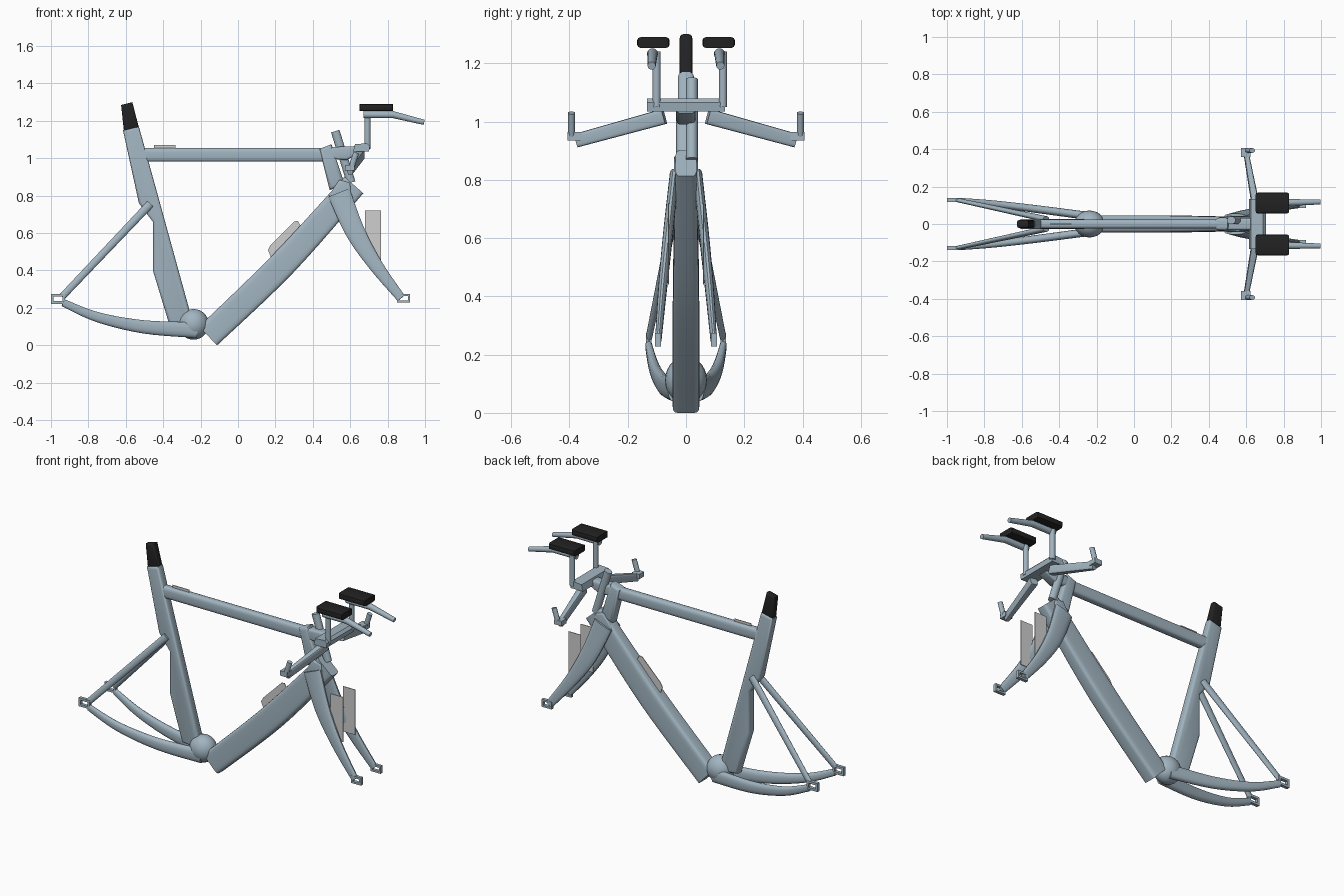
import bpy, bmesh, math
from mathutils import Vector

cube = bpy.data.objects.get("Cube")
if cube:
    bpy.data.objects.remove(cube)


def material(name, color):
    m = bpy.data.materials.new(name)
    m.use_nodes = True
    m.diffuse_color = (*color, 1)
    m.node_tree.nodes["Principled BSDF"].inputs["Base Color"].default_value = (*color, 1)
    return m


FRAME = material("blue_grey_frame", (0.36, 0.46, 0.53))
BLACK = material("black_padding", (0.016, 0.016, 0.016))
PLATE = material("pale_grey_plate", (0.62, 0.62, 0.62))


def finish(name, bm, mat, angle=35):
    bmesh.ops.recalc_face_normals(bm, faces=bm.faces)
    me = bpy.data.meshes.new(name)
    bm.to_mesh(me)
    bm.free()
    me.materials.append(mat)
    me.shade_smooth()
    me.set_sharp_from_angle(angle=math.radians(angle))
    ob = bpy.data.objects.new(name, me)
    bpy.context.collection.objects.link(ob)
    return ob


def prism(name, outline, y, half, mat=FRAME, bevel=0, segments=3):
    """Extrude an xz outline across y, rounding its long edges."""
    bm = bmesh.new()
    face = bm.faces.new([bm.verts.new((x, y - half, z)) for x, z in outline])
    new = bmesh.ops.extrude_face_region(bm, geom=[face])["geom"]
    bmesh.ops.translate(bm, vec=(0, 2 * half, 0),
                        verts=[v for v in new if isinstance(v, bmesh.types.BMVert)])
    if bevel:
        rim = [e for e in bm.edges if abs(e.verts[0].co.y - e.verts[1].co.y) < 1e-5]
        bmesh.ops.bevel(bm, geom=rim, offset=bevel, segments=segments,
                        profile=0.5, affect='EDGES')
    return finish(name, bm, mat)


def box(name, x, y, z, mat=FRAME, bevel=0):
    return prism(name, [(x[0], z[0]), (x[1], z[0]), (x[1], z[1]), (x[0], z[1])],
                 sum(y) / 2, (y[1] - y[0]) / 2, mat, bevel, 2)


def loft(name, path, sizes, power=2, sides=16, steps=1, ref=(0, 1, 0), mat=FRAME):
    """Sweep a superellipse along a path; sizes are (across ref, along ref)."""
    pts, dims = [Vector(p) for p in path], [Vector(s) for s in sizes]

    def smooth(a, i, t):
        p0, p1, p2, p3 = a[max(i - 1, 0)], a[i], a[i + 1], a[min(i + 2, len(a) - 1)]
        return 0.5 * (2 * p1 + (p2 - p0) * t + (2 * p0 - 5 * p1 + 4 * p2 - p3) * t * t
                      + (3 * p1 - p0 - 3 * p2 + p3) * t ** 3)

    samples = [(i, k / steps) for i in range(len(pts) - 1) for k in range(steps)]
    samples.append((len(pts) - 2, 1))
    centres = [smooth(pts, i, t) for i, t in samples]
    widths = [smooth(dims, i, t) for i, t in samples]
    bm, rings = bmesh.new(), []
    for n, c in enumerate(centres):
        tangent = (centres[min(n + 1, len(centres) - 1)] - centres[max(n - 1, 0)]).normalized()
        side = Vector(ref)
        side = (side - tangent * side.dot(tangent)).normalized()
        up = tangent.cross(side)
        ring = []
        for k in range(sides):
            a = math.tau * (k + 0.5) / sides
            u, v = (math.copysign(abs(f) ** (2 / power), f) for f in (math.cos(a), math.sin(a)))
            ring.append(bm.verts.new(c + up * u * widths[n][0] + side * v * widths[n][1]))
        rings.append(ring)
    for a, b in zip(rings, rings[1:]):
        for k in range(sides):
            j = (k + 1) % sides
            bm.faces.new((a[k], a[j], b[j], b[k]))
    bm.faces.new(rings[0])
    bm.faces.new(rings[-1])
    return finish(name, bm, mat)


def dropout(name, x, y, z, wall, half):
    """Slotted axle plate: a rectangular frame open through y."""
    bm = bmesh.new()
    rings = []
    for yy in (y - half, y + half):
        for w in (0, wall):
            x0, x1, z0, z1 = x[0] + w, x[1] - w, z[0] + w, z[1] - w
            rings.append([bm.verts.new((a, yy, b))
                          for a, b in ((x0, z0), (x1, z0), (x1, z1), (x0, z1))])
    for a, b in ((0, 1), (2, 3), (0, 2), (1, 3)):
        for k in range(4):
            j = (k + 1) % 4
            bm.faces.new((rings[a][k], rings[a][j], rings[b][j], rings[b][k]))
    return finish(name, bm, FRAME)


# Seat post and seat tube with its rear wheel cutout
prism("seat_post", [(-.625, 1.285), (-.565, 1.3), (-.53, 1.165), (-.61, 1.145)],
      0, .022, BLACK, .012)
prism("seat_tube", [(-.615, 1.15), (-.53, 1.17), (-.26, .19), (-.26, .11), (-.37, .12),
                    (-.455, .4), (-.455, .66), (-.53, .76)], 0, .028, FRAME, .016)

# Main tubes
loft("top_tube", [(-.53, 0, 1.018), (.48, 0, 1.018)], [(.037, .025)] * 2, 3.5)
loft("down_tube", [(-.16, 0, .05), (.24, 0, .435), (.62, 0, .857)],
     [(.07, .046), (.073, .045), (.067, .036)], 6, 20, 6)
prism("head_tube", [(.435, 1.05), (.5, 1.075), (.57, .86), (.49, .83)], 0, .034, FRAME, .018)
loft("steerer_tube", [(.52, .02, 1.145), (.605, .02, .87)], [(.024, .021)] * 2)

# Bottom bracket shell
bm = bmesh.new()
bmesh.ops.create_uvsphere(bm, u_segments=24, v_segments=14, radius=.082)
bmesh.ops.scale(bm, vec=(1, .88, 1), verts=bm.verts)
bmesh.ops.translate(bm, vec=(-.238, 0, .112), verts=bm.verts)
finish("bottom_bracket", bm, FRAME)

# Fork crown, stem and base bar centre
prism("fork_crown", [(.485, .8), (.54, .885), (.6, .87), (.61, .77), (.54, .74)],
      0, .042, FRAME, .012)
prism("stem", [(.47, 1.0), (.5, 1.06), (.64, 1.065), (.66, 1.03), (.58, .99)],
      0, .032, FRAME, .012)
prism("base_bar_centre", [(.615, 1.035), (.7, 1.035), (.705, 1.065), (.69, 1.08), (.625, 1.075)],
      0, .134, FRAME)

for s, side in ((1, "left"), (-1, "right")):
    # Rear stays and axle plates
    loft(side + "_chainstay",
         [(-.935, s * .128, .228), (-.75, s * .108, .15), (-.5, s * .077, .098),
          (-.22, s * .04, .082)],
         [(.02, .012), (.027, .018), (.036, .021), (.043, .022)], 2.5, 16, 5)
    loft(side + "_seatstay", [(-.94, s * .127, .26), (-.47, s * .026, .755)],
         [(.019, .011), (.022, .016)])
    dropout(side + "_rear_dropout", (-1, -.925), s * .128, (.222, .275), .014, .01)

    # Fork blade and axle plate
    loft(side + "_fork_blade",
         [(.54, s * .04, .815), (.625, s * .062, .61), (.735, s * .08, .43),
          (.872, s * .095, .252)],
         [(.062, .016), (.053, .017), (.038, .015), (.024, .011)], 2.5, 16, 5)
    dropout(side + "_front_dropout", (.85, .92), s * .096, (.228, .275), .012, .01)
    box(side + "_fork_plate", (.68, .765), (s * .06 - .002, s * .06 + .002), (.44, .72), PLATE)

    # Base bar wing, grip block and lever
    loft(side + "_base_bar_wing", [(.655, s * .075, 1.018), (.6, s * .377, .935)],
         [(.027, .022), (.024, .014)], 5, ref=(1, 0, 0))
    box(side + "_grip_block", (.572, .622), (s * .382 - .024, s * .382 + .024), (.935, .965))
    loft(side + "_lever", [(.605, s * .393, .945), (.632, s * .393, 1.03)], [(.016, .013)] * 2)

    # Arm support: post, extension and pad
    py = s * .114 + .013
    loft(side + "_pad_post", [(.692, py, 1.05), (.692, py, 1.24)], [(.016, .0145)] * 2)
    loft(side + "_extension",
         [(.67, s * .115, 1.233), (.83, s * .115, 1.233), (.995, s * .118, 1.192)],
         [(.019, .019), (.019, .018), (.014, .014)])
    box(side + "_arm_pad", (.65, .83), (s * .112 - .056, s * .112 + .056), (1.253, 1.29),
        BLACK, .012)

# Thin mounting plates on the main tubes
prism("down_tube_plate", [(.16, .51), (.175, .537), (.3, .662), (.32, .665), (.34, .63),
                          (.18, .46)], 0, .002, PLATE)
box("top_tube_plate", (-.45, -.335), (-.002, .002), (1.04, 1.07), PLATE)
